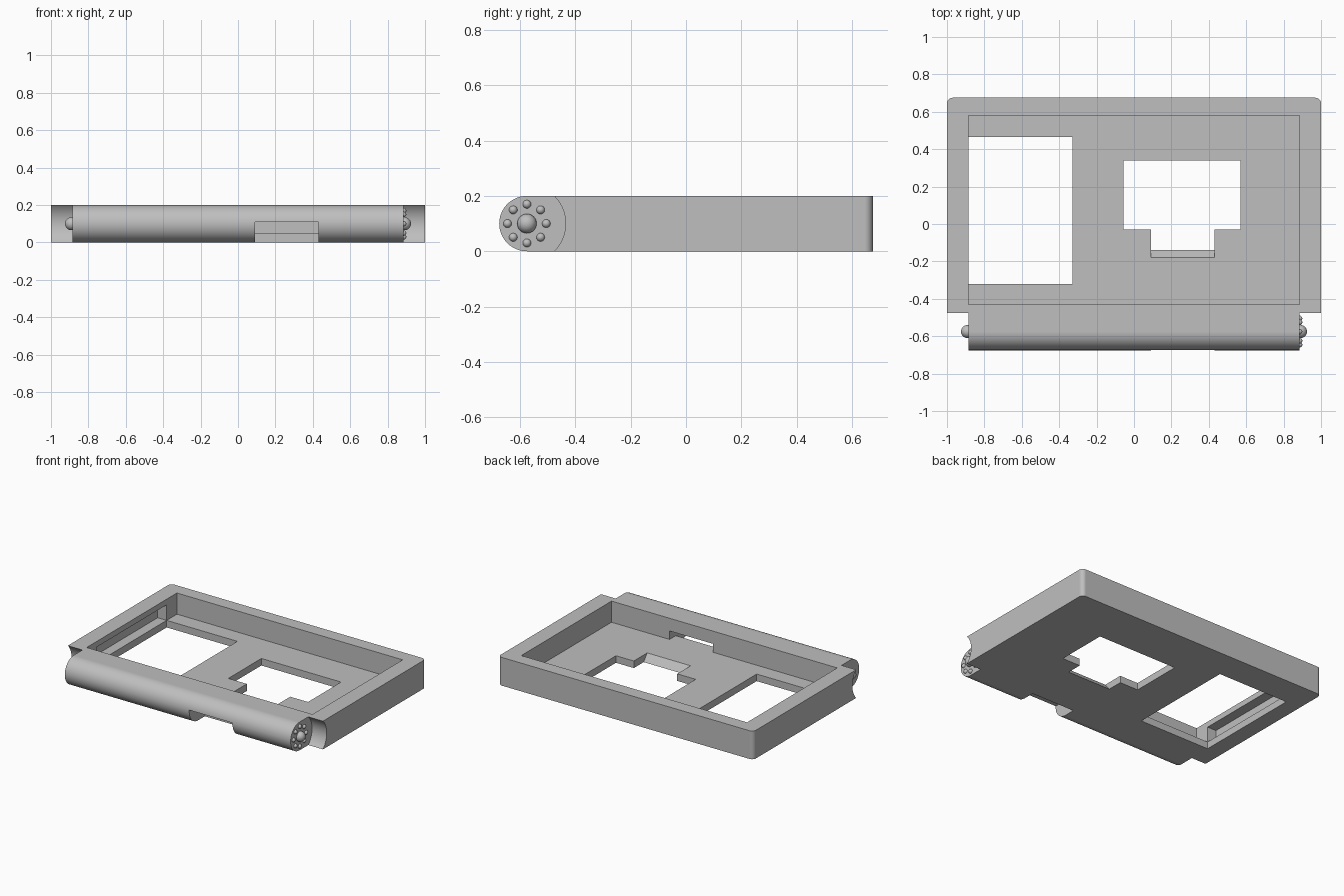
import bpy, bmesh, math
from mathutils import Vector

if "Cube" in bpy.data.objects:
    bpy.data.objects.remove(bpy.data.objects["Cube"], do_unlink=True)

grey = bpy.data.materials.new("plain_grey")
grey.use_nodes = True
COLOUR = (0.52, 0.52, 0.52, 1)
grey.diffuse_color = COLOUR
grey.node_tree.nodes["Principled BSDF"].inputs["Base Color"].default_value = COLOUR

WALL_X = 0.885              # inner wall and hinge end
HINGE_Y, HINGE_Z, HINGE_R = -0.575, 0.1, 0.1
FLOOR = 0.05


def add_object(name, bm):
    bmesh.ops.recalc_face_normals(bm, faces=bm.faces)
    mesh = bpy.data.meshes.new(name)
    bm.to_mesh(mesh)
    bm.free()
    obj = bpy.data.objects.new(name, mesh)
    bpy.context.collection.objects.link(obj)
    mesh.materials.append(grey)
    return obj


def prism(points, axis, lo, hi):
    """Extrude a 2D profile along x (profile in y, z) or y (profile in x, z)."""
    bm = bmesh.new()
    place = (lambda a, b: (lo, a, b)) if axis == "x" else (lambda a, b: (a, lo, b))
    face = bm.faces.new([bm.verts.new(place(a, b)) for a, b in points])
    moved = bmesh.ops.extrude_face_region(bm, geom=[face])["geom"]
    step = Vector((hi - lo, 0, 0)) if axis == "x" else Vector((0, hi - lo, 0))
    bmesh.ops.translate(bm, vec=step,
                        verts=[g for g in moved if isinstance(g, bmesh.types.BMVert)])
    return bm


def box(x0, x1, y0, y1, z0, z1):
    return prism([(y0, z0), (y1, z0), (y1, z1), (y0, z1)], "x", x0, x1)


def arc(radius, start, end, steps):
    angles = [math.radians(start + (end - start) * i / steps) for i in range(steps + 1)]
    return [(HINGE_Y + radius * math.cos(a), HINGE_Z + radius * math.sin(a)) for a in angles]


def cut(target, bm):
    cutter = add_object("cutter", bm)
    cutter.hide_render = True
    mod = target.modifiers.new("cut", "BOOLEAN")
    mod.operation, mod.solver, mod.object = "DIFFERENCE", "EXACT", cutter
    bpy.context.view_layer.objects.active = target
    bpy.ops.object.modifier_apply(modifier=mod.name)
    bpy.data.objects.remove(cutter, do_unlink=True)


def smooth(obj):
    bpy.ops.object.select_all(action="DESELECT")
    obj.select_set(True)
    bpy.context.view_layer.objects.active = obj
    bpy.ops.object.shade_smooth_by_angle(angle=math.radians(30))


# Body with round hinge front and softened back corners
bm = prism(arc(HINGE_R, 90, 270, 36) + [(0.675, 0), (0.675, 0.2)], "x", -1, 1)
back_edges = [e for e in bm.edges
              if all(v.co.y > 0.67 for v in e.verts)
              and abs(e.verts[0].co.x - e.verts[1].co.x) < 0.01]
bmesh.ops.bevel(bm, geom=back_edges, offset=0.03, segments=8, profile=0.5, affect="EDGES")
body = add_object("case_body", bm)

# Scooped clearance either side of the hinge
for x0, x1 in ((WALL_X, 1.1), (-1.1, -WALL_X)):
    cut(body, prism(arc(0.14, 0, 360, 72)[:-1], "x", x0, x1))

# Stepped cable slot under the hinge
cut(body, prism([(-0.8, -0.1), (-0.5, -0.1), (-0.5, FLOOR), (-0.35, FLOOR),
                 (-0.35, 0.11), (-0.8, 0.11)], "x", 0.09, 0.43))

# Open pocket
cut(body, box(-WALL_X, WALL_X, -0.43, 0.58, FLOOR, 0.3))

# Large window with the recess in the side wall
cut(body, prism([(-WALL_X, -0.1), (-WALL_X, FLOOR), (-0.955, FLOOR), (-0.955, 0.16),
                 (-0.33, 0.16), (-0.33, -0.1)], "y", -0.32, 0.465))

# Small window and its tab with a ramped end
cut(body, box(-0.055, 0.57, -0.03, 0.34, -0.1, 0.12))
cut(body, prism([(-0.22, 0.1), (-0.1, -0.05), (0.1, -0.05), (0.1, 0.1)], "x", 0.09, 0.43))

smooth(body)
body.modifiers.new("even_shading", "WEIGHTED_NORMAL").keep_sharp = True


def ball(name, x, y, z, radius):
    bm = bmesh.new()
    bmesh.ops.create_uvsphere(bm, u_segments=24, v_segments=16, radius=radius)
    obj = add_object(name, bm)
    obj.location = (x, y, z)
    smooth(obj)


# Pivot balls and ring of detent bumps
for side, x in (("left", 0.89), ("right", -0.89)):
    ball("pivot_ball_" + side, x, HINGE_Y, HINGE_Z, 0.035)
for i in range(8):
    a = i * math.pi / 4
    ball(f"detent_bump_{i + 1}", WALL_X, HINGE_Y + 0.07 * math.cos(a),
         HINGE_Z + 0.07 * math.sin(a), 0.015)
